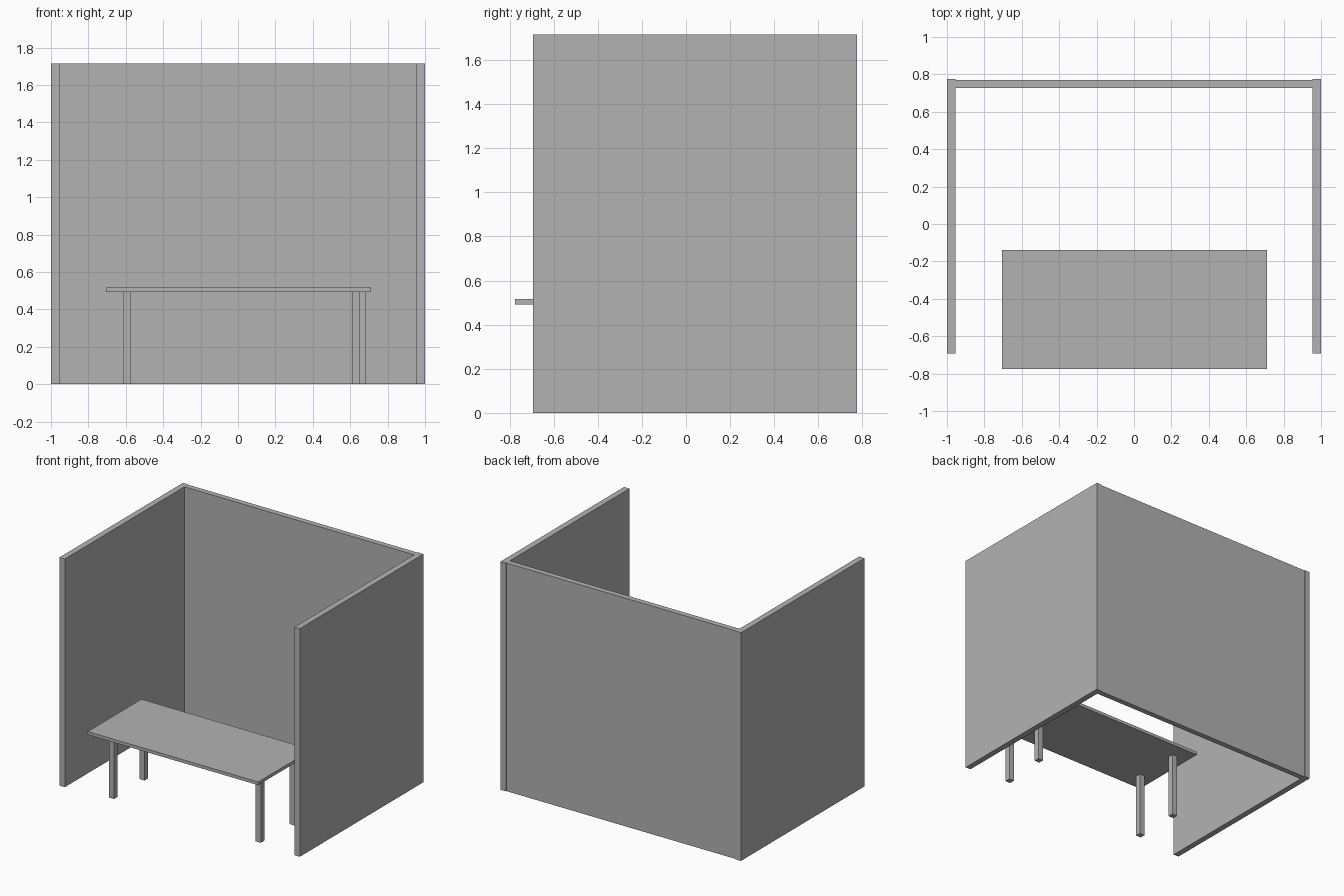
import bpy

if "Cube" in bpy.data.objects:
    bpy.data.objects.remove(bpy.data.objects["Cube"], do_unlink=True)

GREY = (0.448, 0.448, 0.448, 1)
grey = bpy.data.materials.new("light_grey")
grey.use_nodes = True
grey.diffuse_color = GREY
grey.node_tree.nodes["Principled BSDF"].inputs["Base Color"].default_value = GREY


def box(name, x, y, z):
    """Box spanning the (min, max) pair on each axis."""
    spans = (x, y, z)
    bpy.ops.mesh.primitive_cube_add(size=1, location=[(a + b) / 2 for a, b in spans])
    ob = bpy.context.object
    ob.name = name
    ob.scale = [b - a for a, b in spans]
    bpy.ops.object.transform_apply(location=False, rotation=False, scale=True)
    ob.data.materials.append(grey)
    return ob


HEIGHT = 1.715
INNER = 0.955

# Three partition walls, the back one butted between the sides
box("left_wall", (INNER, 1), (-0.693, 0.775), (0, HEIGHT))
box("right_wall", (-1, -INNER), (-0.693, 0.775), (0, HEIGHT))
box("back_wall", (-INNER, INNER), (0.728, 0.77), (0, HEIGHT))

# Table top
TOP, UNDER = 0.516, 0.492
box("table_top", (-0.707, 0.711), (-0.775, -0.138), (UNDER, TOP))

# Table legs, slightly unevenly placed
HALF = 0.0215
legs = {
    "front_right_leg": (-0.593, -0.636),
    "back_right_leg": (-0.593, -0.272),
    "front_left_leg": (0.631, -0.640),
    "back_left_leg": (0.659, -0.280),
}
for name, (x, y) in legs.items():
    box(name, (x - HALF, x + HALF), (y - HALF, y + HALF), (0, UNDER))
